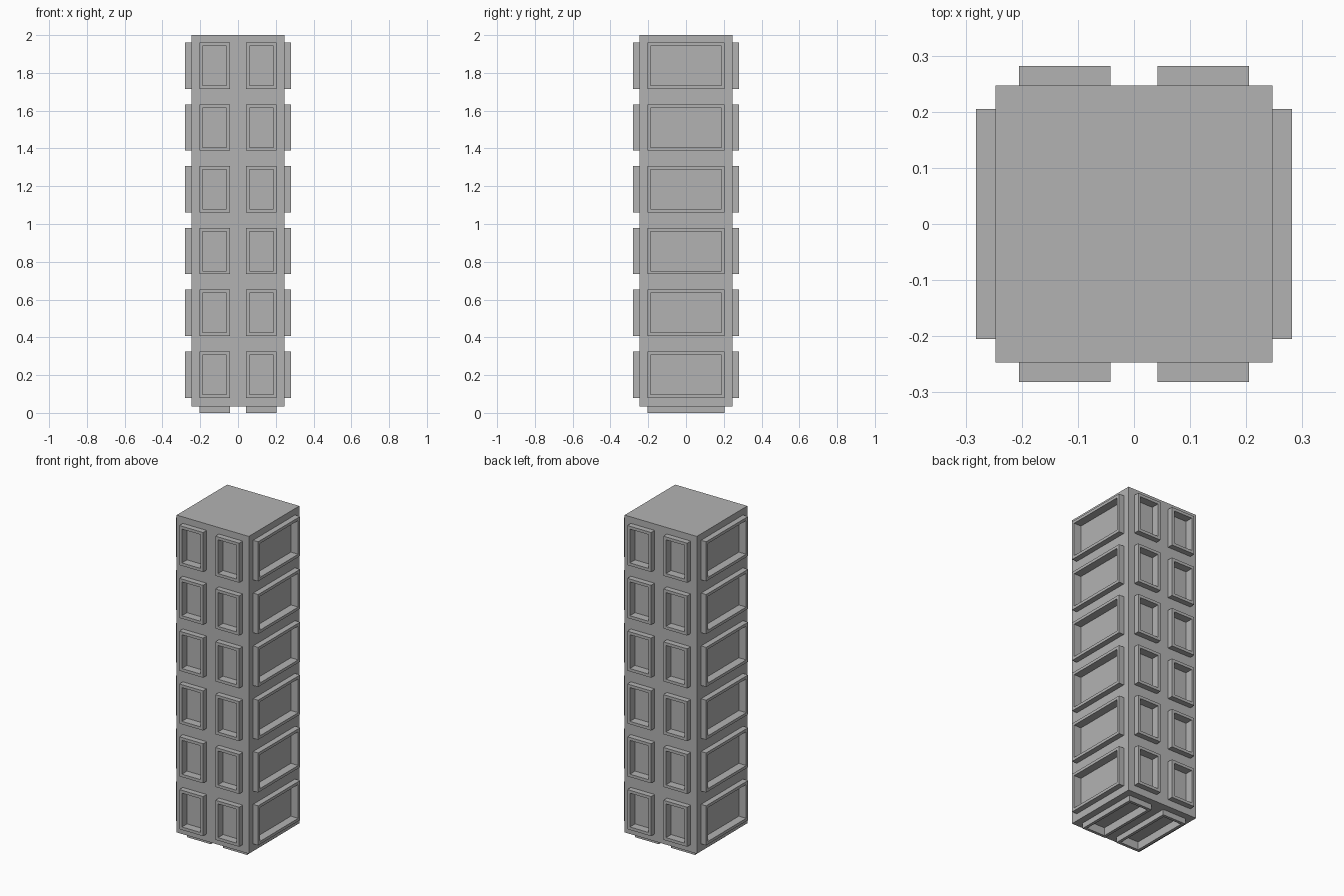
import bpy, bmesh
from mathutils import Matrix, Vector

cube = bpy.data.objects.get("Cube")
if cube:
    bpy.data.objects.remove(cube, do_unlink=True)

# Main dimensions
HALF, BASE, TOP = 0.247, 0.035, 2.0
INNER, OUTER = 0.042, 0.205          # window column limits
FLOORS, FIRST, PITCH, HEIGHT = 6, 0.08, 0.327, 0.245
RAISE, RIM, RECESS = 0.0345, 0.018, 0.05

mat = bpy.data.materials.new("concrete grey")
mat.use_nodes = True
grey = (0.45, 0.45, 0.45, 1)
mat.diffuse_color = grey
mat.node_tree.nodes["Principled BSDF"].inputs["Base Color"].default_value = grey

# Tower block
bm = bmesh.new()
bmesh.ops.create_cube(bm, size=1)
bmesh.ops.transform(
    bm, verts=bm.verts,
    matrix=Matrix.Translation((0, 0, (BASE + TOP) / 2))
    @ Matrix.Diagonal((2 * HALF, 2 * HALF, TOP - BASE, 1)))


def slice_at(axis, value):
    normal = Vector((0, 0, 0))
    normal[axis] = 1
    bmesh.ops.bisect_plane(bm, geom=bm.verts[:] + bm.edges[:] + bm.faces[:],
                           plane_co=normal * value, plane_no=normal)


# Grid lines for the window openings
for side in (-1, 1):
    slice_at(0, side * INNER)
    slice_at(0, side * OUTER)
    slice_at(1, side * OUTER)
for floor in range(FLOORS):
    slice_at(2, FIRST + floor * PITCH)
    slice_at(2, FIRST + floor * PITCH + HEIGHT)


def is_window(face):
    c, n = face.calc_center_median(), face.normal
    in_column = INNER < abs(c.x) < OUTER
    in_floor = c.z > FIRST and (c.z - FIRST) % PITCH < HEIGHT and c.z < TOP - 0.04
    if abs(n.y) > 0.9:
        return in_column and in_floor
    if abs(n.x) > 0.9:
        return abs(c.y) < OUTER and in_floor
    return n.z < -0.9 and in_column and abs(c.y) < OUTER


# Raised frames with recessed panes
bm.normal_update()
windows = [f for f in bm.faces if is_window(f)]
for thickness, depth in ((0, RAISE), (RIM, 0), (0, -RECESS)):
    bmesh.ops.inset_individual(bm, faces=windows, thickness=thickness,
                               depth=depth, use_even_offset=True)
    bm.normal_update()

mesh = bpy.data.meshes.new("tower_block")
bm.to_mesh(mesh)
bm.free()
mesh.materials.append(mat)
tower = bpy.data.objects.new("tower_block", mesh)
bpy.context.collection.objects.link(tower)
